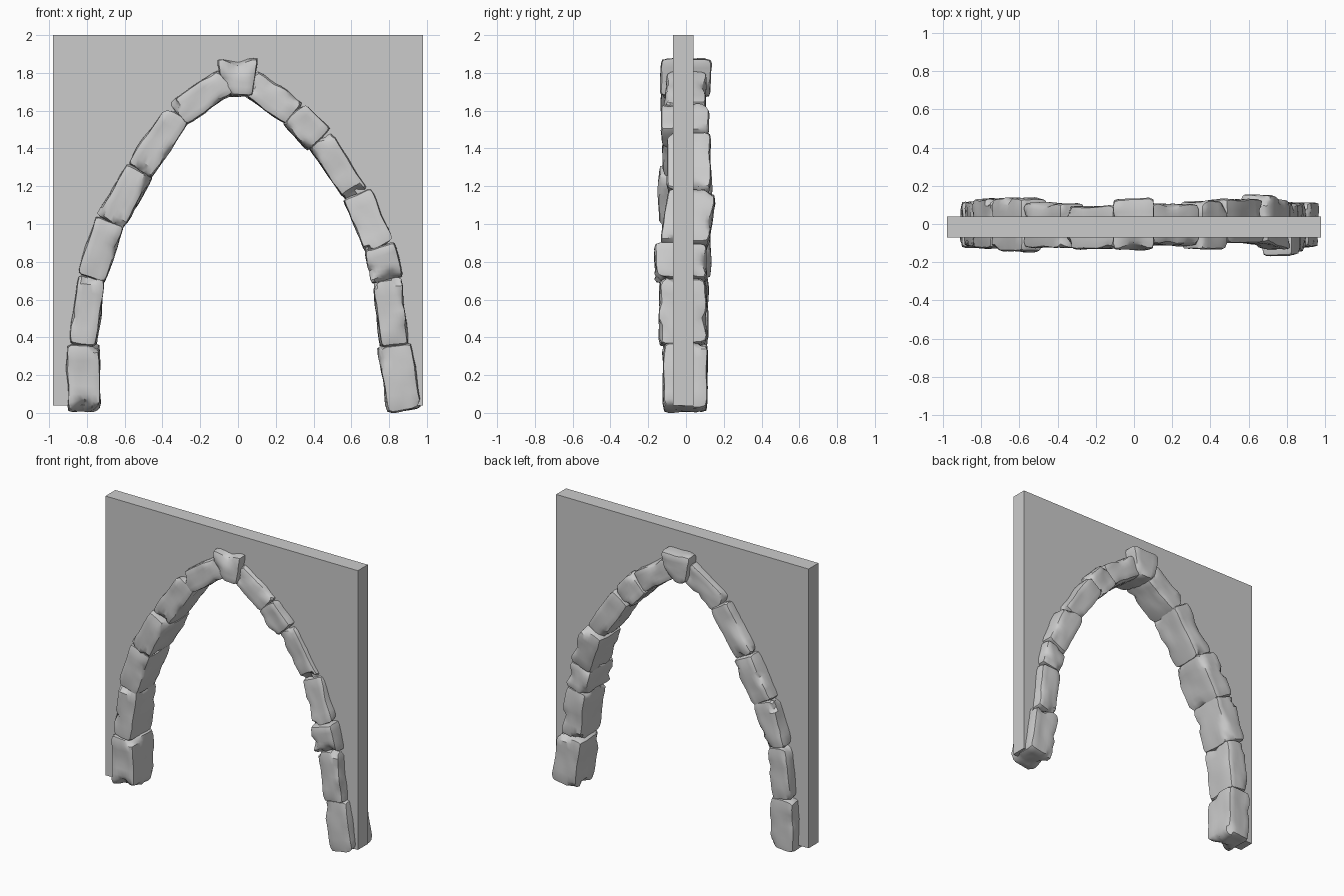
import bpy, bmesh, random
from mathutils import Vector, noise

if "Cube" in bpy.data.objects:
    bpy.data.objects.remove(bpy.data.objects["Cube"])

random.seed(4)
N = 8  # grid divisions along each stone edge

# Each leg rises joint by joint: (x, z) of the joint above a stone, stone width, y front, y back
LEFT_START = (-.812, .008)
LEFT = [(-.820, .363, .175, -.12, .115), (-.779, .716, .145, -.12, .115),
        (-.676, 1.013, .157, -.125, .13), (-.520, 1.286, .158, -.145, .135),
        (-.318, 1.585, .15, -.125, .11), (-.065, 1.758, .152, -.13, .095)]
RIGHT_START = (.879, .015)
RIGHT = [(.829, .361, .182, -.12, .115), (.790, .703, .15, -.14, .105),
         (.748, .879, .163, -.165, .11), (.631, 1.158, .163, -.115, .14),
         (.428, 1.450, .14, -.10, .13), (.302, 1.584, .165, -.13, .12),
         (.065, 1.748, .147, -.11, .105)]


def finish(bm, name, smooth):
    bmesh.ops.recalc_face_normals(bm, faces=bm.faces[:])
    mesh = bpy.data.meshes.new(name)
    bm.to_mesh(mesh)
    bm.free()
    obj = bpy.data.objects.new(name, mesh)
    bpy.context.collection.objects.link(obj)
    if smooth:
        bpy.ops.object.select_all(action='DESELECT')
        bpy.context.view_layer.objects.active = obj
        obj.select_set(True)
        bpy.ops.object.shade_smooth_by_angle(angle=.6)


def make_stone(name, low, high, w_low, w_high, y0, y1, lean=0, notch=None):
    """Rough block between two joints, wider or narrower at either end."""
    low, high = Vector(low), Vector(high)
    along = (high - low).normalized()
    across = Vector((along.y, -along.x))
    low, high = low - along * .003, high + along * .003

    def place(u, v, w):
        t = (v + 1) / 2
        q = low.lerp(high, t) + across * u * (w_low + (w_high - w_low) * t) / 2
        return Vector((q.x, y0 + (y1 - y0) * (w + 1) / 2 + lean * v, q.y))

    bm = bmesh.new()
    bmesh.ops.create_cube(bm, size=2)
    bmesh.ops.subdivide_edges(bm, edges=bm.edges[:], cuts=N - 1, use_grid_fill=True)
    for vert in bm.verts:
        p = list(vert.co)
        # worn edges: pull in whatever lies on an edge or corner
        hits = sum(abs(k) > .99 for k in p)
        if hits > 1:
            p = [k * (1 - .045 * (hits - 1)) if abs(k) > .99 else k for k in p]
        vert.co = place(*p)
        # uneven hewn faces
        vert.co += noise.noise_vector(vert.co * 7) * .010 + noise.noise_vector(vert.co * 18) * .004

    # chipped nicks on random edges, plus an optional chosen one
    nicks = [(place(*notch), .09, .33)] if notch else []
    for _ in range(9):
        p = [random.choice((-1, 1)) for _ in range(3)]
        p[random.randrange(3)] = random.uniform(-.9, .9)
        nicks.append((place(*p), random.uniform(.035, .06), random.uniform(.10, .22)))
    centre = place(0, 0, 0)
    for point, radius, depth in nicks:
        for vert in bm.verts:
            dist = (vert.co - point).length
            if dist < radius:
                vert.co = vert.co.lerp(centre, depth * (1 - dist / radius))
    for vert in bm.verts:
        vert.co.z = max(vert.co.z, 0)
    finish(bm, name, True)


# Two legs of stones; the left foot has a broken front edge, one right stone leans back
for side, start, leg in (("left", LEFT_START, LEFT), ("right", RIGHT_START, RIGHT)):
    low = start
    for i, (x, z, width, y0, y1) in enumerate(leg):
        make_stone(f"{side}_stone_{i}" if i else f"{side}_foot", low, (x, z), width, width, y0, y1,
                   lean=.022 if (side, i) == ("right", 3) else 0,
                   notch=(0, -1, -1) if (side, i) == ("left", 0) else None)
        low = (x, z)

# Keystone, wide at the top with a broken front edge
make_stone("keystone", (0, 1.678), (0, 1.872), .15, .222, -.135, .13, notch=(0, 1, -1))

# Wall slab whose pointed opening runs through the middle of the stones
left = [(LEFT_START[0], .04)] + [s[:2] for s in LEFT]
right = [(RIGHT_START[0], .04)] + [s[:2] for s in RIGHT]
outline = [(-.98, .04)] + left + right[::-1] + [(.98, .04), (.98, 2), (-.98, 2)]
bm = bmesh.new()
face = bm.faces.new([bm.verts.new((x, -.07, z)) for x, z in outline])
back = bmesh.ops.extrude_face_region(bm, geom=[face], use_keep_orig=True)["geom"]
bmesh.ops.translate(bm, vec=(0, .11, 0), verts=[g for g in back if isinstance(g, bmesh.types.BMVert)])
finish(bm, "wall", False)
